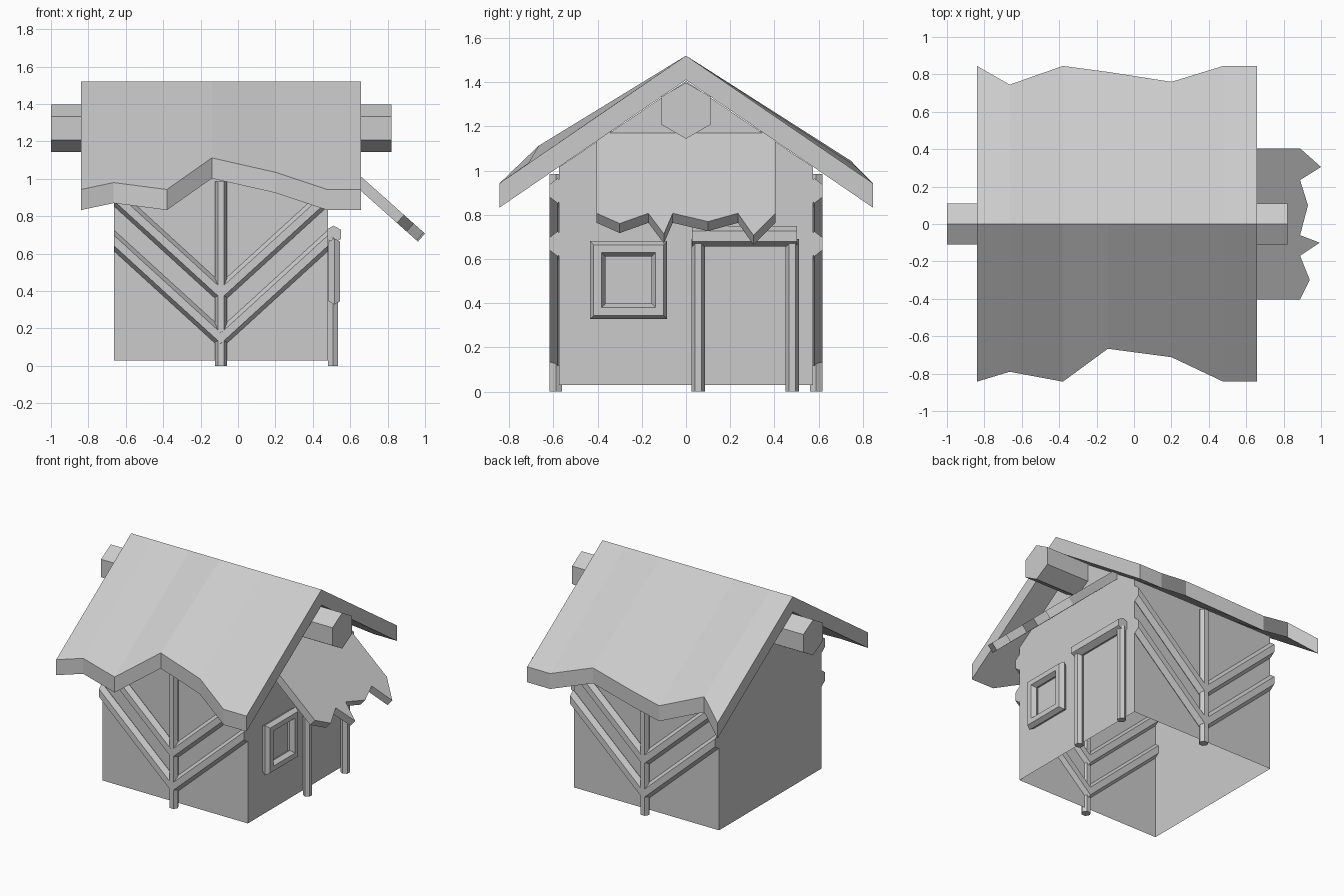
import bpy, bmesh, math
from mathutils import Vector as V

if "Cube" in bpy.data.objects:
    bpy.data.objects.remove(bpy.data.objects["Cube"])

X, Y, Z = V((1, 0, 0)), V((0, 1, 0)), V((0, 0, 1))


def finish(name, bm):
    bmesh.ops.recalc_face_normals(bm, faces=bm.faces[:])
    me = bpy.data.meshes.new(name)
    bm.to_mesh(me)
    bm.free()
    ob = bpy.data.objects.new(name, me)
    bpy.context.collection.objects.link(ob)
    return ob


def loft(name, rings, closed=False):
    """Skin matching rings of points; cap the ends unless closed."""
    bm = bmesh.new()
    rows = [[bm.verts.new(p) for p in r] for r in rings]
    n = len(rows[0])
    pairs = list(zip(rows, rows[1:])) + ([(rows[-1], rows[0])] if closed else [])
    for a, b in pairs:
        for i in range(n):
            j = (i + 1) % n
            bm.faces.new((a[i], a[j], b[j], b[i]))
    if not closed:
        bm.faces.new(rows[0])
        bm.faces.new(rows[-1])
    return finish(name, bm)


def hexagon(c, u, v, r):
    """Hexagon with corners along u and flats along v."""
    return [V(c) + r * (math.cos(k * math.pi / 3) * u + math.sin(k * math.pi / 3) * v)
            for k in range(6)]


def hex_bar(name, a, b, u, v, r):
    return loft(name, [hexagon(a, u, v, r), hexagon(b, u, v, r)])


# House walls: gabled prism, open underneath
gable = [(-.575, .03), (-.575, 1.015), (0, 1.405), (.575, 1.015), (.575, .03)]
walls = loft("walls", [[V((x, y, z)) for y, z in gable] for x in (-.663, .48)])
bm = bmesh.new()
bm.from_mesh(walls.data)
floor = [f for f in bm.faces if all(v.co.z < .04 for v in f.verts)]
bmesh.ops.delete(bm, geom=floor, context='FACES')
bm.to_mesh(walls.data)
bm.free()

# Roof: two slopes with ragged eaves, given vertical thickness
xs = [-.84, -.665, -.38, -.14, .2, .477, .657]
front = [(-.843, .943), (-.79, .98), (-.843, .943), (-.667, 1.112),
         (-.712, 1.035), (-.843, .943), (-.843, .943)]
back = [(.845, .943), (.745, 1.045), (.845, .943), (.813, .975),
        (.76, 1.025), (.845, .943), (.845, .943)]
bm = bmesh.new()
rows = [[bm.verts.new((x, *f)), bm.verts.new((x, 0, 1.52)), bm.verts.new((x, *b))]
        for x, f, b in zip(xs, front, back)]
for a, b in zip(rows, rows[1:]):
    for i in (0, 1):
        bm.faces.new((a[i], b[i], b[i + 1], a[i + 1]))
ext = bmesh.ops.extrude_face_region(bm, geom=bm.faces[:], use_keep_orig=True)
for v in ext["geom"]:
    if isinstance(v, bmesh.types.BMVert):
        v.co.z -= .11
finish("roof", bm)

# Ridge beam
hex_bar("ridge_beam", (-1, 0, 1.271), (.82, 0, 1.271), Z, Y, .127)

# Door awning: sloping board with a splintered lower edge
outline = [(.47, -.404), (.888, -.404), (.94, -.30), (.888, -.17), (.993, -.10),
           (.888, -.06), (.93, .10), (.888, .235), (1.0, .305), (.888, .404), (.47, .404)]
top = [V((x, y, 1.17 - .89 * (x - .48))) for x, y in outline]
loft("door_awning", [top, [p + V((-.038, 0, -.043)) for p in top]])

# Timber framing on the front and back walls
xc, zc = -.091, .148
for s, side in ((-1, "front"), (1, "back")):
    hex_bar(side + "_post", (xc, s * .589, 0), (xc, s * .589, .985), X, Y, .032)
    for tier, dz in (("lower", 0), ("upper", .24)):
        for m, hand in ((-1, "left"), (1, "right")):
            # ends are cut vertically, so the section is stretched in z
            rings = []
            for x, z in ((xc, zc), (xc + m * .571, zc + .521)):
                rings.append(hexagon((x, s * .581, z + dz), Z * 1.352, Y, .0415))
            loft(f"{side}_{tier}_{hand}_brace", rings)

# Door frame
for y, hand in ((.055, "left"), (.48, "right")):
    hex_bar(f"door_{hand}_post", (.508, y, 0), (.508, y, .69), Y, X, .03)
hex_bar("door_lintel", (.511, .028, .703), (.511, .502, .703), Z, X, .047)

# Window frame: mitred square of hexagonal bars
rings = []
for a, b in ((-1, -1), (1, -1), (1, 1), (-1, 1)):
    c = (.515, -.26 + a * .14, .505 + b * .142)
    rings.append(hexagon(c, Y * a + Z * b, X, .035))
loft("window_frame", rings, closed=True)
